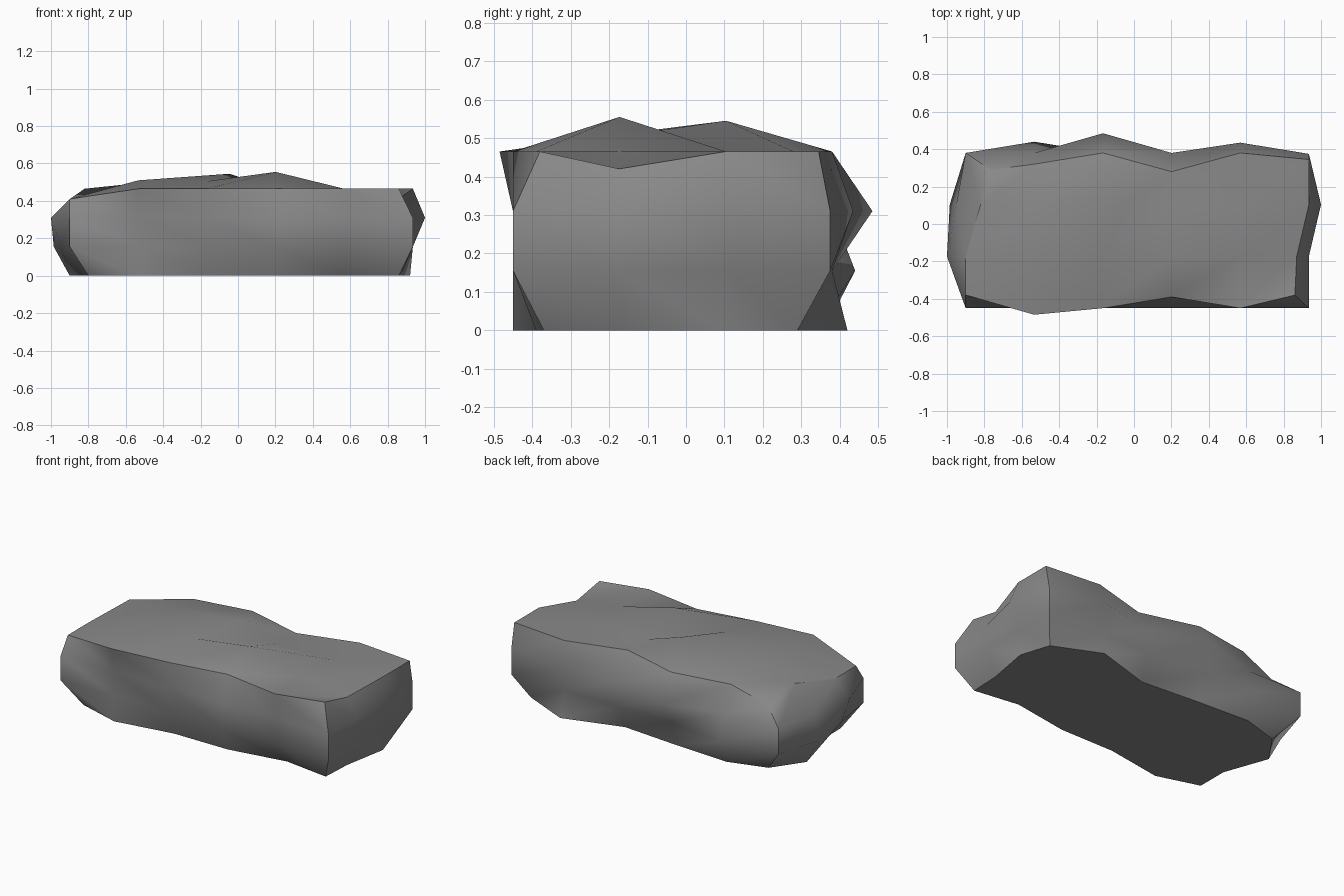
import bpy, bmesh

default_cube = bpy.data.objects.get("Cube")
if default_cube:
    bpy.data.objects.remove(default_cube, do_unlink=True)

# Single stone colour
stone = bpy.data.materials.new("grey_stone")
stone.use_nodes = True
colour = (0.25, 0.25, 0.25, 1)
stone.diffuse_color = colour
shader = stone.node_tree.nodes["Principled BSDF"]
shader.inputs["Base Color"].default_value = colour
shader.inputs["Roughness"].default_value = 0.9

# Block lattice: evenly spaced columns, rows and levels
COLUMNS, ROWS, LEVELS = 6, 4, 4
LAST_COLUMN, LAST_ROW, LAST_LEVEL = COLUMNS - 1, ROWS - 1, LEVELS - 1
LENGTH_START, LENGTH_STEP = -0.9, 0.367
DEPTH_START, DEPTH_STEP = -0.45, 0.277
LEVEL_STEP = 0.155

# Worn outlines of the four sides, listed from the bottom level up
flat_front = [-0.45] * COLUMNS
front = [[-.37, -.45, -.39, -.39, -.33, -.37], flat_front, flat_front,
         [-.38, -.485, -.45, -.39, -.45, -.38]]
back = [[.29, .36, .34, .31, .42, .29],
        [.38, .44, .38, .38, .38, .375],
        [.38, .38, .485, .38, .435, .375],
        [.29, .32, .38, .28, .38, .345]]
left_end = [[-.8, -.8, -.9, -.77], [-.9, -.945, -.985, -.9],
            [-.9, -1, -.95, -.9], [-.9, -.9, -.82, -.765]]
right_end = [[.86, .87, .92, .86], [.935] * ROWS,
             [.935, .935, 1, .935], [.86, .87, .935, .935]]

# Bumps and dips on the upper surface, by column and row
bumps = {(0, 0): -.055, (0, 1): -.055, (0, 3): -.08, (1, 1): .045,
         (1, 2): .03, (2, 1): .04, (2, 2): .08, (3, 1): .09, (5, 1): -.045}


def lattice_point(column, row, level):
    """Position of one lattice point, moved out to the worn outline."""
    x = LENGTH_START + LENGTH_STEP * column
    y = DEPTH_START + DEPTH_STEP * row
    z = LEVEL_STEP * level
    if column == 0:
        x = left_end[level][row]
    elif column == LAST_COLUMN:
        x = right_end[level][row]
    if row == 0:
        y = front[level][column]
    elif row == LAST_ROW:
        y = back[level][column]
    if level == LAST_LEVEL:
        z += bumps.get((column, row), 0)
        if (column, row) == (2, 2):
            x += 0.12
    return x, y, z


bm = bmesh.new()
corners = {}
side_of = {}


def corner(*key):
    if key not in corners:
        corners[key] = bm.verts.new(lattice_point(*key))
    return corners[key]


def add_side(name, count_a, count_b, place, rising):
    """Cover one side with triangle pairs, split along the chosen diagonal."""
    for a in range(count_a - 1):
        for b in range(count_b - 1):
            ring = [(a, b), (a + 1, b), (a + 1, b + 1), (a, b + 1)]
            if not rising:
                ring = ring[1:] + ring[:1]
            p, q, r, s = [corner(*place(*pair)) for pair in ring]
            for triangle in ((p, q, r), (p, r, s)):
                side_of[bm.faces.new(triangle)] = name


# Top and bottom, front and back, both ends
for level in (0, LAST_LEVEL):
    add_side(("level", level), COLUMNS, ROWS, lambda a, b: (a, b, level), True)
for row in (0, LAST_ROW):
    add_side(("row", row), COLUMNS, LEVELS, lambda a, b: (a, row, b), False)
for column in (0, LAST_COLUMN):
    add_side(("end", column), ROWS, LEVELS, lambda a, b: (column, a, b), False)

# Soft sides with crisp rims where two sides meet
bmesh.ops.recalc_face_normals(bm, faces=bm.faces)
for face in bm.faces:
    face.smooth = True
for edge in bm.edges:
    edge.smooth = len({side_of[face] for face in edge.link_faces}) == 1

mesh = bpy.data.meshes.new("rock")
bm.to_mesh(mesh)
bm.free()
mesh.materials.append(stone)

rock = bpy.data.objects.new("rock", mesh)
bpy.context.collection.objects.link(rock)
